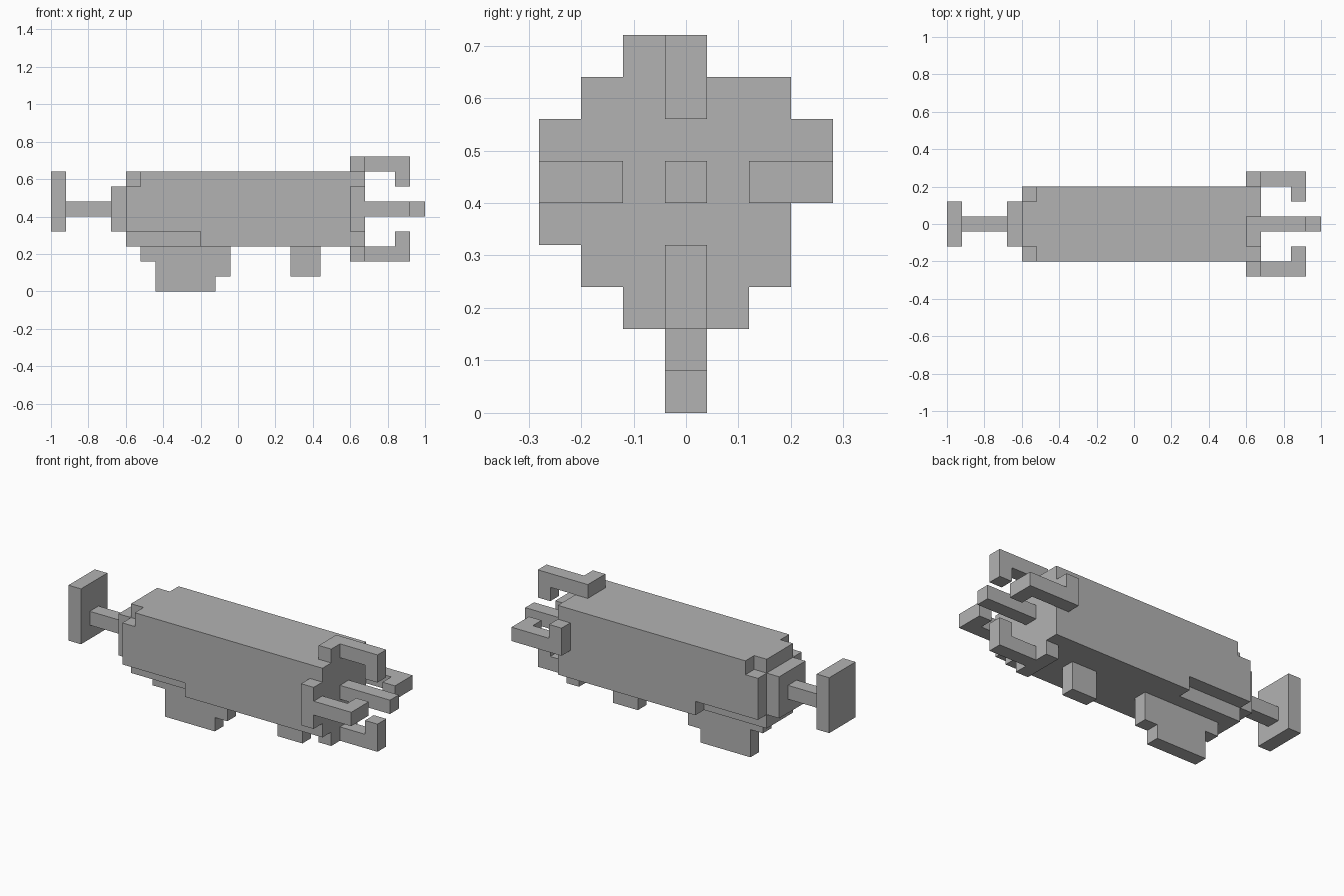
import bpy, bmesh
from mathutils import Vector

cube = bpy.data.objects.get("Cube")
if cube:
    bpy.data.objects.remove(cube, do_unlink=True)

U = 0.08  # one block

grey = bpy.data.materials.new("plain_grey")
grey.use_nodes = True
COLOUR = (0.45, 0.45, 0.45, 1)
grey.diffuse_color = COLOUR
grey.node_tree.nodes["Principled BSDF"].inputs["Base Color"].default_value = COLOUR


def prism(name, outline, axis, start, end):
    """Extrude an outline, in blocks, along an axis.
    The outline holds the two other coordinates, in x, y, z order."""
    bm = bmesh.new()
    verts = []
    for p in outline:
        co = list(p)
        co.insert(axis, start)
        verts.append(bm.verts.new(Vector(co) * U))
    face = bm.faces.new(verts)
    moved = bmesh.ops.extrude_face_region(bm, geom=[face])["geom"]
    shift = Vector((0, 0, 0))
    shift[axis] = (end - start) * U
    bmesh.ops.translate(bm, vec=shift,
                        verts=[v for v in moved if isinstance(v, bmesh.types.BMVert)])
    bmesh.ops.recalc_face_normals(bm, faces=bm.faces)
    mesh = bpy.data.meshes.new(name)
    bm.to_mesh(mesh)
    bm.free()
    mesh.materials.append(grey)
    obj = bpy.data.objects.new(name, mesh)
    bpy.context.collection.objects.link(obj)
    return obj


def box(name, x, y, z):
    return prism(name, [(x[0], z[0]), (x[1], z[0]), (x[1], z[1]), (x[0], z[1])], 1, *y)


def section(low, high):
    """Body cross-section with the lower and upper corners notched."""
    half = [(2.5 - low, 3), (2.5 - low, 3 + low), (2.5, 3 + low),
            (2.5, 8 - high), (2.5 - high, 8 - high), (2.5 - high, 8)]
    pts = half + [(-y, z) for y, z in reversed(half)]
    return list(dict.fromkeys(pts))


# Body, with stepped corners toward the tail
prism("body_main", section(0, 0), 0, -2.5, 8.5)
prism("body_rear", section(1, 0), 0, -6.5, -2.5)
prism("body_rear_rim", section(1, 1), 0, -7.5, -6.5)

# Tail
box("tail_cap", (-8.5, -7.5), (-1.5, 1.5), (4, 7))
box("tail_rod", (-11.5, -8.5), (-0.5, 0.5), (5, 6))
box("tail_plate", (-12.5, -11.5), (-1.5, 1.5), (4, 8))

# Nose rod and the four claws around it
box("nose_rod", (8.5, 12.5), (-0.5, 0.5), (5, 6))


def hook(base, side):
    """Claw outline from its base, with the tip bent inward."""
    inner, outer, tip = base, base + side, base - side
    return [(8.5, inner), (8.5, outer), (11.5, outer),
            (11.5, tip), (10.5, tip), (10.5, inner)]


prism("top_claw", hook(8, 1), 1, -0.5, 0.5)
prism("bottom_claw", hook(3, -1), 1, -0.5, 0.5)
prism("back_claw", hook(2.5, 1), 2, 5, 6)
prism("front_claw", hook(-2.5, -1), 2, 5, 6)

# Claw mounts on the body sides
MOUNT = (7.5, 8.5)
box("top_claw_mount", MOUNT, (-1.5, 0.5), (8, 9))
box("bottom_claw_mount", MOUNT, (-1.5, 1.5), (2, 3))
box("back_claw_mount", MOUNT, (2.5, 3.5), (5, 7))
box("front_claw_mount", MOUNT, (-3.5, -2.5), (4, 7))

# Grip and small stub under the body
prism("grip", [(-6.5, 3), (-6.5, 2), (-5.5, 2), (-5.5, 0), (-1.5, 0),
               (-1.5, 1), (-0.5, 1), (-0.5, 3)], 1, -0.5, 0.5)
box("under_stub", (3.5, 5.5), (-0.5, 0.5), (1, 3))
